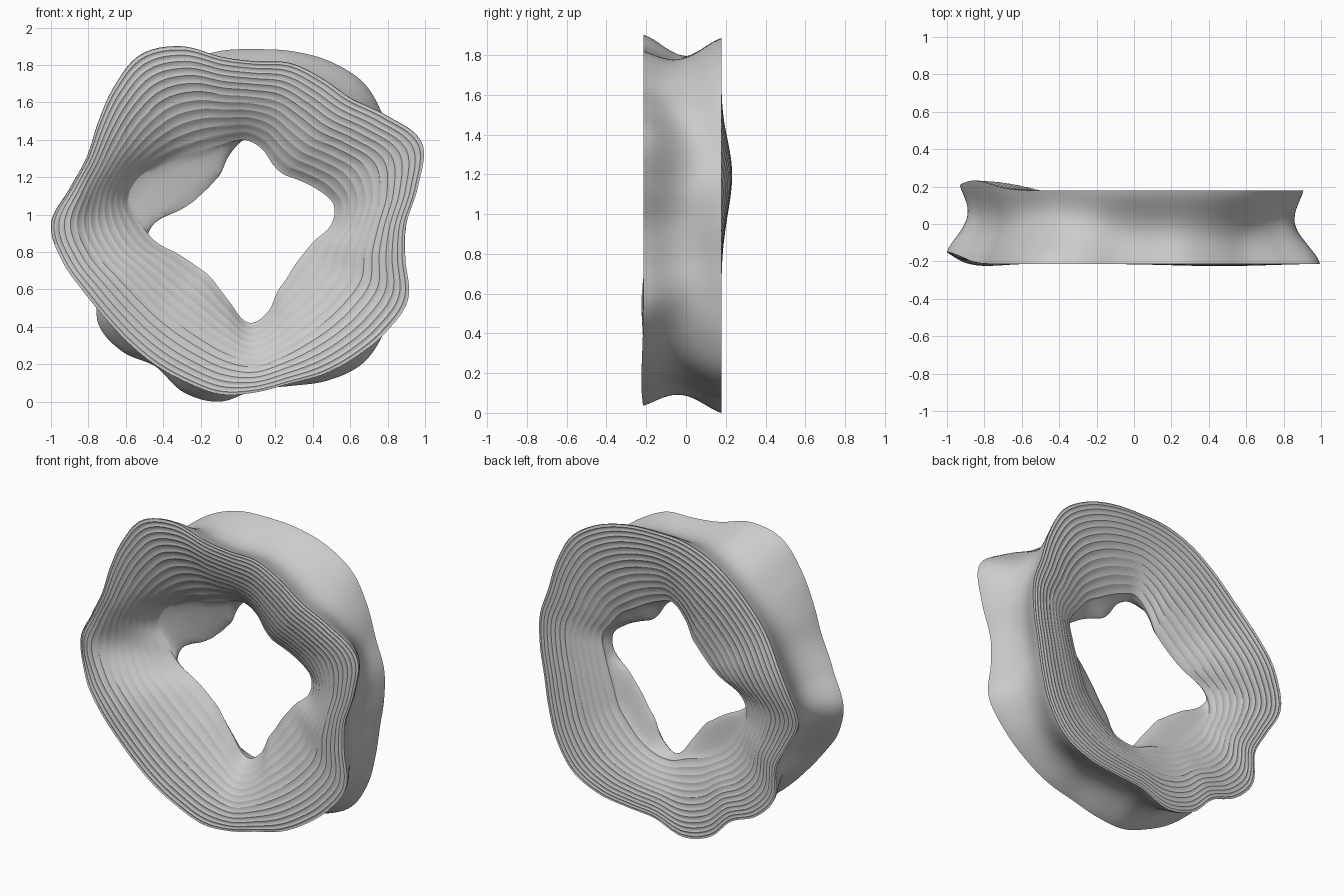
import bpy, bmesh, math

if "Cube" in bpy.data.objects:
    bpy.data.objects.remove(bpy.data.objects["Cube"])

SEG = 240      # points around the ring
STRIPS = 13    # scalloped strips on each face
ARC = 5        # segments across one strip
CENTRE_Z = 0.95

# Radii every 12 degrees, starting at +x and turning towards +z
FRONT_RIM = [.90, .985, 1.075, .985, .905, .90, .905, .875, .90, 1.0,
             1.045, .99, .925, .885, .92, 1.0, .96, .90, .87, .865,
             .875, .89, .915, .905, .897, .925, .95, .98, .995, .915]
BACK_RIM = [.90, .92, .92, .965, 1.01, 1.0, .97, .94, .93, .91,
            .88, .86, .86, .87, .90, .93, .86, .83, .92, .92,
            .88, .945, .955, .89, .91, .965, 1.0, .97, .92, .89]
FRONT_THROAT = [.50, .52, .46, .40, .36, .37, .42, .45, .44, .43,
                .44, .48, .53, .59, .60, .52, .45, .37, .33, .315,
                .315, .35, .42, .53, .50, .42, .39, .375, .385, .42]
BACK_THROAT = [.52, .55, .52, .50, .47, .46, .46, .46, .38, .29,
               .26, .25, .255, .275, .33, .45, .50, .50, .50, .50,
               .50, .50, .51, .55, .56, .55, .53, .52, .50, .50]


def radius(table, a):
    """Smooth periodic interpolation of a radius table."""
    n = len(table)
    f = a / (2 * math.pi) * n
    i = int(f)
    t = f - i
    p0, p1, p2, p3 = (table[(i + k) % n] for k in (-1, 0, 1, 2))
    return p1 + .5 * t * (p2 - p0 + t * (2 * p0 - 5 * p1 + 4 * p2 - p3
                                         + t * (3 * (p1 - p2) + p3 - p0)))


def bump(a, deg, width):
    d = (math.degrees(a) - deg + 180) % 360 - 180
    return math.exp(-(d / width) ** 2)


def strips(r0, y0, r1, y1, crest):
    """Rounded slope from rim to throat made of hollow strips with sharp ridges."""
    out = math.copysign(1, y0 - y1)          # direction out of the face
    width = (r0 - r1) / STRIPS
    pts = []
    for j in range(STRIPS * ARC + 1):
        t = j / ARC / STRIPS
        u = (j % ARC) / ARC
        s = t ** 1.3
        hollow = .12 * width * 4 * u * (1 - u)
        swell = crest * math.exp(-((t - .3) / .2) ** 2) * min(1, t * 8)
        pts.append((r0 + (r1 - r0) * s,
                    y0 + (y1 - y0) * s ** 1.9 + out * (swell - hollow)))
    return pts


def section(a):
    """Closed cross-section (radius, y) of the ring at one angle."""
    fr, br = radius(FRONT_RIM, a), radius(BACK_RIM, a)
    ft, bt = radius(FRONT_THROAT, a), radius(BACK_THROAT, a)
    recede = bump(a, 180, 13)
    yf = -.213 - .012 * (bump(a, 300, 25) + bump(a, 205, 15)) + .065 * recede
    yb = .178 + .054 * bump(a, 164, 18)
    left = bump(a, 190, 60)
    tf, tb = .0 + .05 * left, .07 + .02 * left
    pts = strips(fr, yf, ft, tf, .05 * recede)
    # smooth inner wall
    for k in range(1, 6):
        t = k / 6
        s = t * t * (3 - 2 * t)
        pts.append((ft + (bt - ft) * s, tf + (tb - tf) * t))
    pts += reversed(strips(br, yb, bt, tb, 0))
    # pinched outer wall
    for k in range(1, 16):
        t = k / 16
        s = t * t * (3 - 2 * t)
        pinch = .07 * math.sin(math.pi * t) ** 1.3
        pts.append((br + (fr - br) * s - pinch, yb + (yf - yb) * t))
    return pts


# Sweep the section around the ring
bm = bmesh.new()
rings = []
for i in range(SEG):
    a = 2 * math.pi * i / SEG
    c, s = math.cos(a), math.sin(a)
    rings.append([bm.verts.new((r * c, y, CENTRE_Z + r * s)) for r, y in section(a)])
n = len(rings[0])
for i in range(SEG):
    p, q = rings[i], rings[(i + 1) % SEG]
    for j in range(n):
        k = (j + 1) % n
        bm.faces.new((p[j], p[k], q[k], q[j]))
bmesh.ops.recalc_face_normals(bm, faces=bm.faces)

# Stand on the ground
low = min(v.co.z for v in bm.verts)
bmesh.ops.translate(bm, verts=bm.verts, vec=(0, 0, -low))
mesh = bpy.data.meshes.new("wavy_ring")
bm.to_mesh(mesh)
bm.free()
ring = bpy.data.objects.new("wavy_ring", mesh)
bpy.context.collection.objects.link(ring)
bpy.context.view_layer.objects.active = ring
ring.select_set(True)
bpy.ops.object.shade_smooth_by_angle(angle=math.radians(25))
